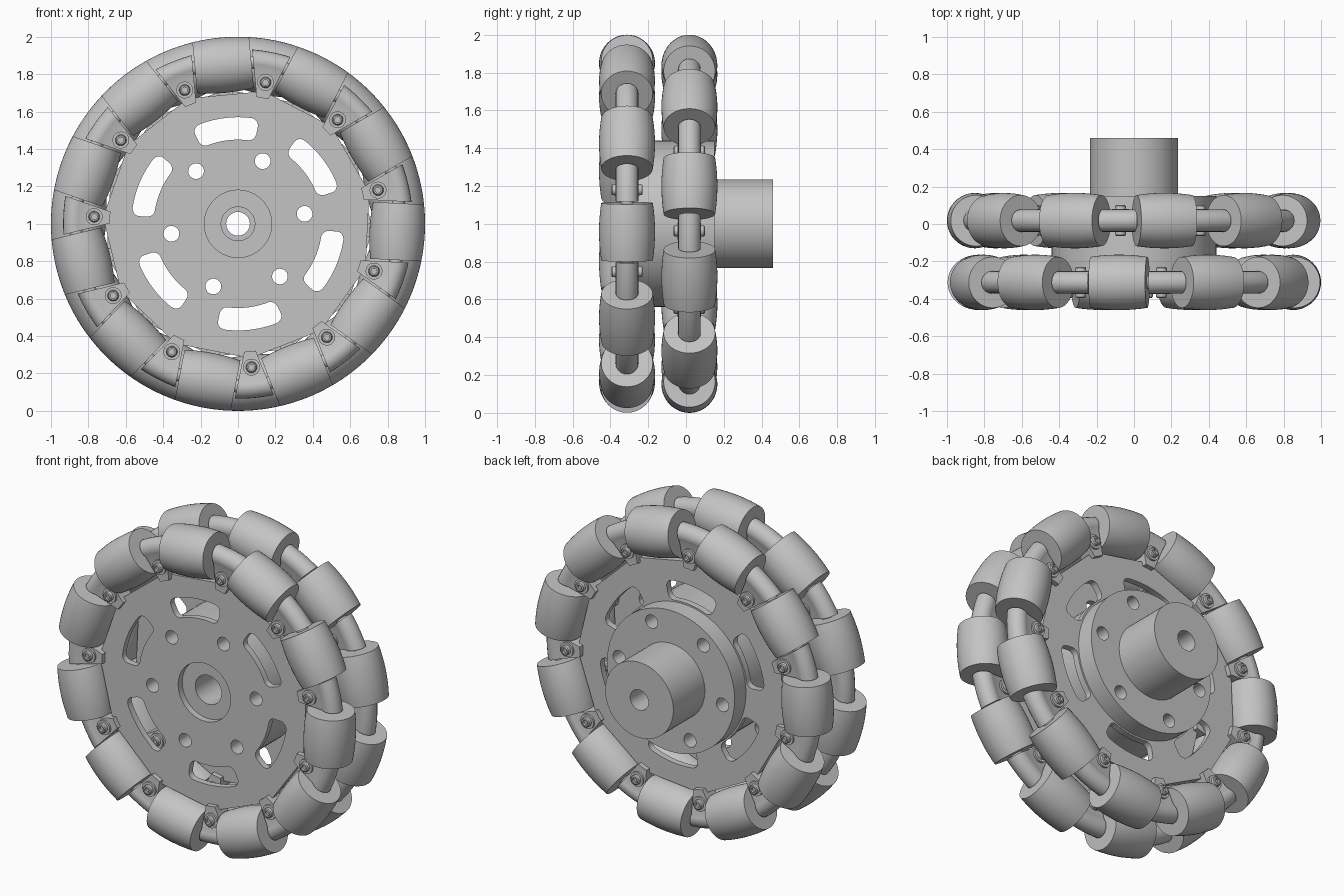
import bpy, bmesh
from math import sin, cos, pi, sqrt, atan, radians
from mathutils import Matrix

cube = bpy.data.objects.get("Cube")
if cube:
    bpy.data.objects.remove(cube)

COUNT = 11                      # rollers per ring
STEP = 2 * pi / COUNT
FIRST = radians(79)             # first bracket of the front ring
RINGS = {"front": (-0.312, FIRST), "back": (0.018, FIRST + STEP / 2)}
HALF = 0.02                     # half thickness of a disc
ROLL_HALF, ROLL_R = 0.152, 0.852

grey = bpy.data.materials.new("plain grey")
grey.use_nodes = True
colour = (0.55, 0.55, 0.55, 1)
grey.diffuse_color = colour
grey.node_tree.nodes["Principled BSDF"].inputs["Base Color"].default_value = colour


def finish(name, bm, mesh=None):
    """Clean the mesh, shade it and link an object."""
    mesh = mesh or bpy.data.meshes.new(name)
    bmesh.ops.remove_doubles(bm, verts=bm.verts, dist=1e-5)
    bmesh.ops.recalc_face_normals(bm, faces=bm.faces)
    bm.to_mesh(mesh)
    bm.free()
    mesh.materials.clear()
    mesh.materials.append(grey)
    obj = bpy.data.objects.new(name, mesh)
    bpy.context.collection.objects.link(obj)
    bpy.ops.object.select_all(action="DESELECT")
    obj.select_set(True)
    bpy.context.view_layer.objects.active = obj
    bpy.ops.object.shade_smooth_by_angle(angle=radians(30))
    return obj


def circle(r, x=0, y=0, n=64, start=0):
    return [(x + r * cos(start + 2 * pi * i / n), y + r * sin(start + 2 * pi * i / n))
            for i in range(n)]


def slot(angle, r0=0.45, r1=0.57, half=0.165, corner=0.04, n=24):
    """Curved slot with rounded corners."""
    mid, h = (r0 + r1) / 2, (r1 - r0) / 2
    edge = []
    for i in range(n + 1):
        s = half * sin(pi * (i / n - 0.5))
        d = max(0, abs(s) - half + corner)
        edge.append((s, h - corner + sqrt(max(0, corner ** 2 - d ** 2))))
    outline = edge + [(s, -v) for s, v in reversed(edge)]
    return [((mid + v) * cos(angle + s / mid), (mid + v) * sin(angle + s / mid))
            for s, v in outline]


def plate(name, loops, y0, y1):
    """Flat outline with holes, thick from y0 to y1."""
    curve = bpy.data.curves.new(name, "CURVE")
    curve.dimensions, curve.fill_mode = "2D", "BOTH"
    curve.extrude = (y1 - y0) / 2
    for pts in loops:
        spline = curve.splines.new("POLY")
        spline.points.add(len(pts) - 1)
        for p, (x, y) in zip(spline.points, pts):
            p.co = (x, y, 0, 1)
        spline.use_cyclic_u = True
    temp = bpy.data.objects.new(name, curve)
    bpy.context.collection.objects.link(temp)
    deps = bpy.context.evaluated_depsgraph_get()
    mesh = bpy.data.meshes.new_from_object(temp.evaluated_get(deps))
    bpy.data.objects.remove(temp)
    bm = bmesh.new()
    bm.from_mesh(mesh)
    obj = finish(name, bm, mesh)
    obj.matrix_world = (Matrix.Translation((0, (y0 + y1) / 2, 1))
                        @ Matrix.Rotation(pi / 2, 4, "X"))
    return obj


def lathe(name, profile, matrix, n=48):
    """Turn (radius, height) points about z, then place with matrix."""
    bm = bmesh.new()
    rings = [[bm.verts.new(matrix @ Matrix.Rotation(2 * pi * i / n, 4, "Z")
                           @ Matrix.Translation((r, 0, h)).to_translation())
              for i in range(n)] for r, h in profile]
    for a, b in zip(rings, rings[1:]):
        for i in range(n):
            j = (i + 1) % n
            bm.faces.new((a[i], a[j], b[j], b[i]))
    # merging closes the poles
    bmesh.ops.dissolve_degenerate(bm, dist=1e-6, edges=bm.edges)
    return finish(name, bm)


def make_bracket():
    """Wedge between two rollers: round rod on a thinner block for the bolt."""
    top, w, neck, n = 0.935, 0.06, 0.05, 8
    centre = top - w
    side = [(0.685, -neck), (centre - w * 0.55, -neck)]
    arc = [(centre + w * sin(a), -w * cos(a))
           for a in (pi * (i / 12 * 1.2 - 0.1) for i in range(13))]
    section = side + arc + [(r, -y) for r, y in reversed(side)]
    bm = bmesh.new()
    slices = []
    for k in range(n + 1):
        t = 2 * k / n - 1
        ring = []
        for r, y in section:
            u = (r * sin(STEP / 2) - ROLL_HALF - 0.011) / cos(STEP / 2)
            a = t * atan(u / r)
            ring.append(bm.verts.new((r * sin(a), y, r * cos(a))))
        slices.append(ring)
    m = len(section)
    for a, b in zip(slices, slices[1:]):
        for i in range(m):
            j = (i + 1) % m
            bm.faces.new((a[i], a[j], b[j], b[i]))
    bm.faces.new(slices[0])
    bm.faces.new(slices[-1])
    return finish("bracket", bm)


# Roller: barrel whose bulge follows the wheel rim, with short axle stubs
barrel = [(sqrt(1 - t * t) - ROLL_R, t)
          for t in [ROLL_HALF * (i / 8 - 1) for i in range(17)]]
stub = [(0, -ROLL_HALF - 0.015), (0.035, -ROLL_HALF - 0.015), (0.035, -ROLL_HALF)]
profile = stub + barrel + [(r, -h) for r, h in reversed(stub)]
roller = lathe("roller", profile,
               Matrix.Translation((0, 0, ROLL_R)) @ Matrix.Rotation(pi / 2, 4, "Y"))

# Bolt: washer and button head with a socket on both sides of a bracket
head = [(0, -0.068), (0.015, -0.068), (0.015, -0.083), (0.023, -0.083), (0.028, -0.078),
        (0.03, -0.062), (0.045, -0.062), (0.045, -0.045)]
bolt = lathe("bolt", head + [(r, -h) for r, h in reversed(head)],
             Matrix.Translation((0, 0, 0.77)) @ Matrix.Rotation(pi / 2, 4, "X"), 24)
bracket = make_bracket()


def place(source, name, y, angle):
    obj = source.copy()
    obj.name = name
    bpy.context.collection.objects.link(obj)
    obj.matrix_world = Matrix.Translation((0, y, 1)) @ Matrix.Rotation(pi / 2 - angle, 4, "Y")


# Shared cut-outs of the discs
bolt_holes = [circle(0.042, 0.36 * cos(a), 0.36 * sin(a), 24)
              for a in (radians(8.5 + 60 * k) for k in range(6))]
slots = [slot(radians(97 + 60 * k)) for k in range(6)]

# Two rings: thin disc, brackets, bolts and rollers
for ring, (y, start) in RINGS.items():
    bore = circle(0.18 if ring == "front" else 0.09)
    rim = circle(0.722, n=COUNT, start=start)
    plate(ring + "_disc", [rim, bore] + bolt_holes + slots, y - HALF, y + HALF)
    for k in range(COUNT):
        a = start + k * STEP
        place(bracket, ring + "_bracket", y, a)
        place(bolt, ring + "_bolt", y, a)
        place(roller, ring + "_roller", y, a + STEP / 2)
for template in (roller, bolt, bracket):
    bpy.data.objects.remove(template)

# Spacer between the discs, rear flange and hub
front_y, back_y = RINGS["front"][0], RINGS["back"][0]
plate("spacer", [circle(0.44), circle(0.09)] + bolt_holes, front_y + HALF, back_y - HALF)
plate("rear_flange", [circle(0.44), circle(0.063)] + bolt_holes, back_y + HALF, 0.15)
plate("hub", [circle(0.235), circle(0.063)], 0.15, 0.46)
